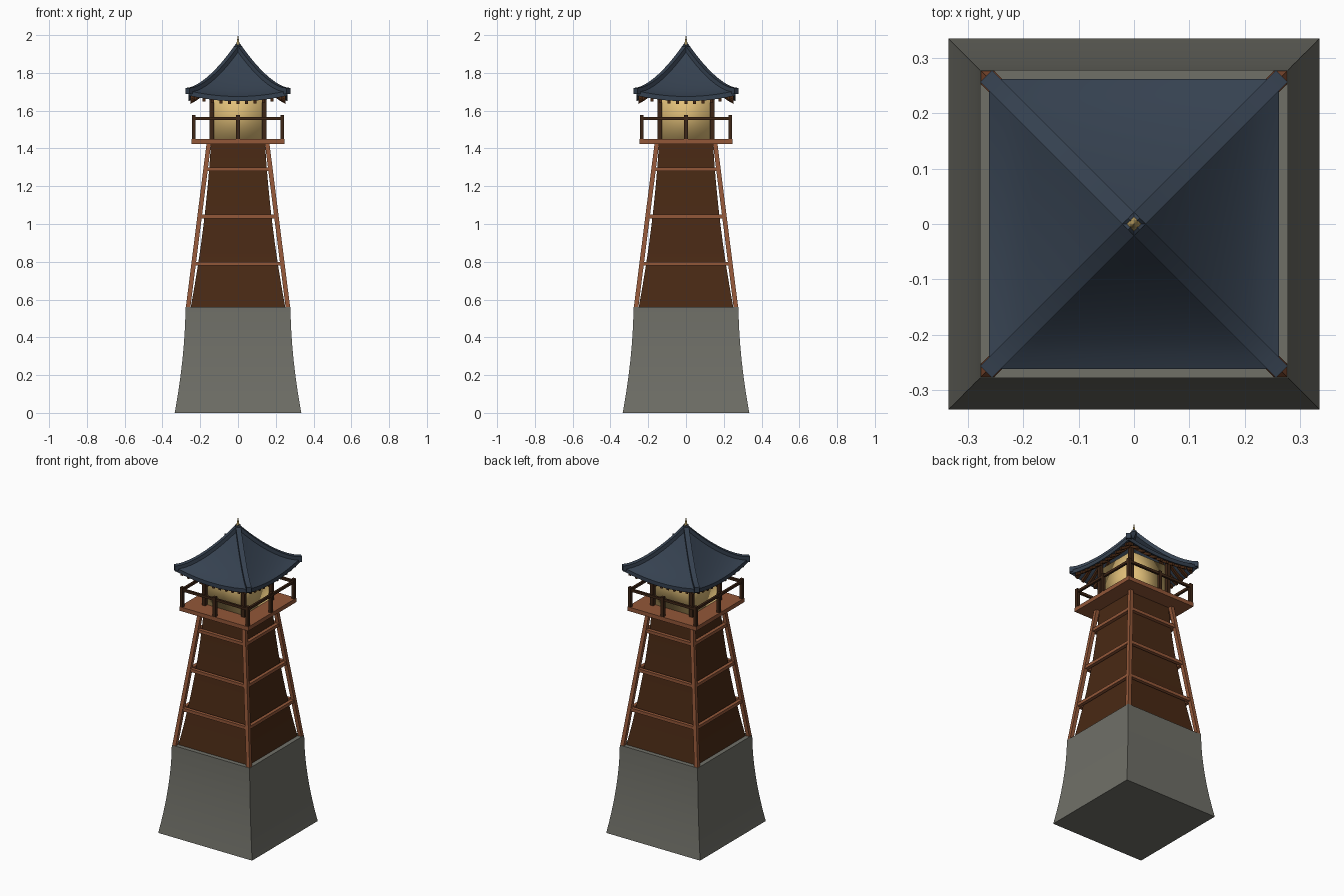
import bpy, bmesh, math
from mathutils import Vector, Matrix

cube = bpy.data.objects.get("Cube")
if cube:
    bpy.data.objects.remove(cube, do_unlink=True)


def material(name, rgb):
    m = bpy.data.materials.new(name)
    m.use_nodes = True
    m.diffuse_color = (*rgb, 1)
    m.node_tree.nodes["Principled BSDF"].inputs["Base Color"].default_value = (*rgb, 1)
    return m


STONE = material("grey stone", (0.16, 0.16, 0.137))
WALL = material("dark brown boards", (0.066, 0.022, 0.007))
TRIM = material("red brown timber", (0.29, 0.095, 0.04))
DARK = material("deep brown timber", (0.048, 0.019, 0.008))
ROOF = material("navy roof tiles", (0.036, 0.053, 0.08))
PAPER = material("warm lantern paper", (0.75, 0.52, 0.19))
GOLD = material("aged gold", (0.48, 0.34, 0.12))


def finish(name, bm, mat, smooth_angle=None):
    bmesh.ops.remove_doubles(bm, verts=bm.verts, dist=1e-5)
    bmesh.ops.recalc_face_normals(bm, faces=bm.faces)
    mesh = bpy.data.meshes.new(name)
    bm.to_mesh(mesh)
    bm.free()
    mesh.materials.append(mat)
    ob = bpy.data.objects.new(name, mesh)
    bpy.context.collection.objects.link(ob)
    if smooth_angle:
        bpy.ops.object.select_all(action="DESELECT")
        ob.select_set(True)
        bpy.context.view_layer.objects.active = ob
        bpy.ops.object.shade_smooth_by_angle(angle=math.radians(smooth_angle))
    return ob


def skin(bm, rings):
    """Join four-point rings into a capped tube."""
    loops = [[bm.verts.new(p) for p in ring] for ring in rings]
    for a, b in zip(loops, loops[1:]):
        for i in range(4):
            j = (i + 1) % 4
            bm.faces.new((a[i], a[j], b[j], b[i]))
    bm.faces.new(loops[0])
    bm.faces.new(loops[-1])


def square(h, z, cx=0, cy=0):
    return [(cx + sx * h, cy + sy * h, z) for sx, sy in ((-1, -1), (1, -1), (1, 1), (-1, 1))]


def sweep(bm, points, across, w, low, high):
    """Rectangular bar along points, between two heights relative to the path."""
    side = Vector(across).normalized() * w / 2
    skin(bm, [[p - side + Vector((0, 0, low)), p + side + Vector((0, 0, low)),
               p + side + Vector((0, 0, high)), p - side + Vector((0, 0, high))]
              for p in map(Vector, points)])


def four_sides(build):
    """Run a builder for one side and repeat it around the tower."""
    bm = bmesh.new()
    build(bm)
    source = bm.copy()
    mesh = bpy.data.meshes.new("side")
    source.to_mesh(mesh)
    source.free()
    for k in (1, 2, 3):
        mesh.transform(Matrix.Rotation(math.pi / 2, 4, "Z"))
        bm.from_mesh(mesh)
    bpy.data.meshes.remove(mesh)
    return bm


# Flared stone base
BASE_TOP, DECK = 0.56, 1.45
bm = bmesh.new()
skin(bm, [square(0.278 + 0.057 * (1 - t / 8) ** 1.8, BASE_TOP * t / 8) for t in range(9)])
finish("stone_base", bm, STONE, 30)

# Tapered boarded walls with a slight inward curve
bm = bmesh.new()
skin(bm, [square(0.25 - 0.107 * t / 8 - 0.056 * t / 8 * (1 - t / 8), BASE_TOP + 0.87 * t / 8)
          for t in range(9)])
finish("tower_walls", bm, WALL, 30)


def post_line(z):
    return 0.264 - 0.11 * (z - BASE_TOP) / 0.87


# Leaning corner posts and cross beams
finish("leaning_posts", four_sides(lambda b: skin(
    b, [square(0.012, z, post_line(z), -post_line(z)) for z in (BASE_TOP, 1.43)])), TRIM)


def cross_beams(b):
    for z in (0.79, 1.04, 1.29):
        c = post_line(z) - 0.003
        sweep(b, [(-c, -c, z), (c, -c, z)], (0, 1, 0), 0.022, -0.01, 0.01)


finish("cross_beams", four_sides(cross_beams), TRIM)

# Balcony deck
bm = bmesh.new()
skin(bm, [square(0.246, z) for z in (1.424, DECK)])
finish("balcony_deck", bm, TRIM)


# Balcony railing
def railing(b):
    for x in (0, 0.234):
        skin(b, [square(0.01, z, x, -0.234) for z in (DECK, 1.576)])
    sweep(b, [(-0.234, -0.234, 1.558), (0.234, -0.234, 1.558)], (0, 1, 0), 0.014, -0.008, 0.008)


finish("railing", four_sides(railing), DARK)

# Glowing lantern room, softly shaded, with corner posts
bm = bmesh.new()
skin(bm, [square(0.13, z) for z in (DECK, 1.71)])
finish("lantern_room", bm, PAPER, 180)
finish("room_posts", four_sides(lambda b: skin(
    b, [square(0.012, z, 0.14, -0.14) for z in (DECK, 1.75)])), DARK)

# Roof shape: concave slope with lifted corners
EAVE, THICK = 0.262, 0.025


def roof_z(r, t):
    u = r / EAVE
    s = t / r if r > 0 else 1
    return 1.705 + 0.235 * max(0, 1 - u) ** 1.6 - 0.03 * u * u * (1 - s * s)


def roof_side(b):
    rows, cols = 10, 10

    def point(i, j, drop):
        r = EAVE * i / rows
        t = r * (2 * j / cols - 1)
        return b.verts.new((t, -r, roof_z(r, t) - drop))

    for drop in (0, THICK):
        for i in range(rows):
            for j in range(cols):
                corners = [(i + 1, j), (i + 1, j + 1)]
                corners += [(i, j + 1), (i, j)] if i else [(0, 0)]
                b.faces.new([point(*c, drop) for c in corners])
    for j in range(cols):
        b.faces.new([point(rows, j, THICK), point(rows, j + 1, THICK),
                     point(rows, j + 1, 0), point(rows, j, 0)])


finish("roof", four_sides(roof_side), ROOF, 30)


# Hip ridges
def hip_ridge(b):
    radii = [0.267 * k / 10 for k in range(11)]
    sweep(b, [(r, -r, roof_z(r, r)) for r in radii], (1, 1, 0), 0.03, -0.018, 0.015)


finish("hip_ridges", four_sides(hip_ridge), ROOF, 30)


# Rafters under the eaves
def rafters(b):
    for k in range(-5, 6):
        t = k * 0.045
        inner = max(abs(t), 0.12)
        path = [inner + (0.252 - inner) * i / 4 for i in range(5)]
        sweep(b, [(t, -r, roof_z(r, t) - THICK) for r in path], (1, 0, 0), 0.016, -0.018, 0.003)


finish("rafters", four_sides(rafters), WALL)

# Finial
bm = bmesh.new()
for bottom, top, z, depth in ((0.009, 0.014, 1.932, 0.012), (0.014, 0.008, 1.944, 0.012),
                              (0.008, 0.0005, 1.956, 0.044)):
    bmesh.ops.create_cone(bm, cap_ends=True, segments=12, radius1=bottom, radius2=top,
                          depth=depth, matrix=Matrix.Translation((0, 0, z + depth / 2)))
finish("finial", bm, GOLD, 30)
